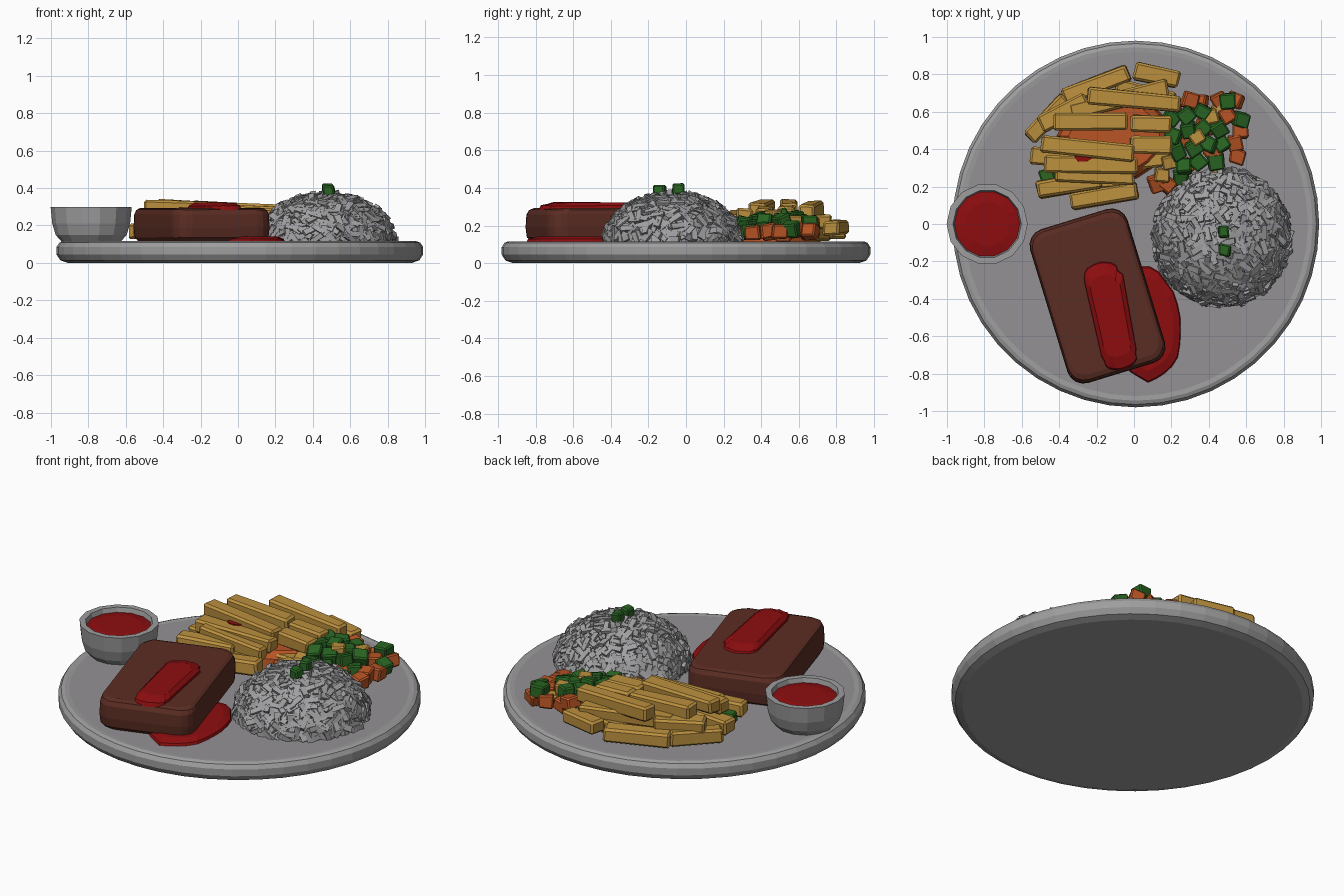
import bpy, bmesh, math, random
from mathutils import Vector, Matrix

if "Cube" in bpy.data.objects:
    bpy.data.objects.remove(bpy.data.objects["Cube"])

random.seed(4)
TOP = 0.114  # height of the plate surface


def mat(name, r, g, b):
    m = bpy.data.materials.new(name)
    m.diffuse_color = (r, g, b, 1)
    m.use_nodes = True
    m.node_tree.nodes["Principled BSDF"].inputs["Base Color"].default_value = m.diffuse_color
    return m


CERAMIC = mat("ceramic_grey", 0.34, 0.34, 0.345)
PLATE = mat("plate_top_grey", 0.30, 0.285, 0.30)
RICE = mat("rice_white", 0.35, 0.35, 0.36)
MEAT = mat("meat_brown", 0.105, 0.026, 0.017)
RED = mat("sauce_red", 0.27, 0.004, 0.005)
FRY = mat("potato_yellow", 0.50, 0.28, 0.048)
GREEN = mat("pea_green", 0.022, 0.13, 0.016)
ORANGE = mat("carrot_orange", 0.48, 0.09, 0.018)


def finish(bm, name, *mats):
    bmesh.ops.recalc_face_normals(bm, faces=bm.faces)
    me = bpy.data.meshes.new(name)
    bm.to_mesh(me)
    bm.free()
    for m in mats:
        me.materials.append(m)
    ob = bpy.data.objects.new(name, me)
    bpy.context.collection.objects.link(ob)
    return ob


def stack(name, outline, rings, centre, angle, *mats, jitter=0.0, top_mat=0):
    """Loft an outline through (scale, z) rings and cap both ends."""
    bm = bmesh.new()
    rot = Matrix.Rotation(angle, 3, 'Z')
    loops = []
    for s, z in rings:
        loop = []
        for x, y in outline:
            p = rot @ Vector((x * s, y * s, 0))
            dz = random.uniform(-jitter, jitter)
            loop.append(bm.verts.new((centre[0] + p.x, centre[1] + p.y, z + dz)))
        loops.append(loop)
    n = len(outline)
    for a, b in zip(loops, loops[1:]):
        for i in range(n):
            bm.faces.new((a[i], a[(i + 1) % n], b[(i + 1) % n], b[i]))
    bm.faces.new(loops[0])
    bm.faces.new(loops[-1]).material_index = top_mat
    return finish(bm, name, *mats)


def ellipse(n, rx, ry, wobble=0.0):
    pts = []
    for i in range(n):
        a = 2 * math.pi * i / n
        k = 1 + random.uniform(-wobble, wobble)
        pts.append((rx * k * math.cos(a), ry * k * math.sin(a)))
    return pts


def rounded_rect(w, h, r, n=4):
    pts = []
    for q, (sx, sy) in enumerate(((1, 1), (-1, 1), (-1, -1), (1, -1))):
        for i in range(n + 1):
            a = math.pi / 2 * (q + i / n)
            pts.append((sx * (w / 2 - r) + r * math.cos(a), sy * (h / 2 - r) + r * math.sin(a)))
    return pts


def add_box(bm, matrix, size, jitter=0.0, bevel=0.0):
    """Add a slightly irregular box to bm."""
    tmp = bmesh.new()
    bmesh.ops.create_cube(tmp, size=1)
    for v in tmp.verts:
        v.co = Vector([c * s + random.uniform(-jitter, jitter) for c, s in zip(v.co, size)])
    if bevel:
        bmesh.ops.bevel(tmp, geom=tmp.edges[:], offset=bevel, segments=1, affect='EDGES')
    tmp.transform(matrix)
    new = {v: bm.verts.new(v.co) for v in tmp.verts}
    for f in tmp.faces:
        bm.faces.new([new[v] for v in f.verts])
    tmp.free()


# plate
stack("plate", ellipse(44, 1, 1),
      [(0.92, 0), (0.96, 0.014), (0.98, 0.045), (0.98, 0.085), (0.965, 0.108), (0.945, 0.116), (0.92, TOP)],
      (0.01, 0), 0, CERAMIC, PLATE, top_mat=1)

# dip bowl and its sauce
BOWL = (-0.785, 0)
stack("dip_bowl", ellipse(14, 1, 1),
      [(0.155, TOP - 0.004), (0.19, 0.15), (0.208, 0.21), (0.217, 0.30), (0.183, 0.30), (0.17, 0.25)],
      BOWL, 0, CERAMIC)
stack("dip_sauce", ellipse(14, 1, 1), [(0.165, 0.245), (0.182, 0.272), (0.12, 0.282)], BOWL, 0, RED)

# steak with sauce on top and a puddle beside it
TILT = math.radians(17)
stack("steak", rounded_rect(0.545, 0.86, 0.09),
      [(0.93, TOP), (0.985, 0.135), (1.0, 0.19), (0.99, 0.26), (0.96, 0.284), (0.90, 0.292)],
      (-0.195, -0.385), TILT, MEAT, jitter=0.003)
stack("steak_sauce", [(x * (1 + random.uniform(-.12, .12)), y) for x, y in rounded_rect(0.20, 0.59, 0.09, 5)],
      [(1.0, 0.285), (0.97, 0.305), (0.75, 0.322)], (-0.125, -0.49), math.radians(12), RED, jitter=0.003)
stack("sauce_puddle", ellipse(26, 0.20, 0.31, 0.04),
      [(1.0, TOP - 0.004), (0.97, 0.128), (0.8, 0.142)], (0.055, -0.53), math.radians(8), RED)

# rice mound: dome covered in grains
C = Vector((0.47, -0.07, TOP))
A, H = 0.352, 0.245
stack("rice_core", ellipse(28, 1, 1),
      [(A * math.cos(t), TOP + H * math.sin(t)) for t in [math.radians(d) for d in (0, 15, 30, 45, 60, 75, 86)]],
      (C.x, C.y), 0, RICE)
bm = bmesh.new()
N = 620
for i in range(N):
    h = (i + 0.5) / N
    r, a = math.sqrt(1 - h * h), i * 2.39996
    p = Vector((A * r * math.cos(a), A * r * math.sin(a), H * h))
    nrm = Vector((p.x / A ** 2, p.y / A ** 2, p.z / H ** 2)).normalized()
    turn = nrm.to_track_quat('Z', 'Y') @ Matrix.Rotation(random.uniform(0, 6.28), 3, 'Z').to_quaternion()
    turn = turn @ Matrix.Rotation(random.uniform(-.35, .35), 3, 'Y').to_quaternion()
    pos = C + p + nrm * random.uniform(-0.008, 0.012)
    pos.z = max(pos.z, TOP + 0.014)
    add_box(bm, Matrix.Translation(pos) @ turn.to_matrix().to_4x4(), (0.075, 0.03, 0.026), 0.003)
for v in bm.verts:
    v.co.z = max(v.co.z, TOP - 0.01)
finish(bm, "rice_grains", RICE)

# fries: x1, y1, z1, x2, y2, z2 of each centre line
fries = [
    (-0.25, 0.69, .29, 0.25, 0.64, .27), (-0.43, 0.55, .30, -0.03, 0.55, .28),
    (-0.50, 0.43, .30, 0.00, 0.38, .28), (0.00, 0.82, .19, 0.24, 0.77, .185),
    (-0.02, 0.54, .27, 0.20, 0.53, .26), (-0.02, 0.43, .26, 0.20, 0.42, .25),
    (-0.48, 0.32, .25, 0.02, 0.31, .25), (-0.42, 0.27, .24, 0.00, 0.25, .22),
    (-0.52, 0.18, .20, -0.18, 0.24, .20), (-0.34, 0.12, .16, 0.02, 0.18, .17),
    (-0.56, 0.46, .17, -0.36, 0.67, .17), (-0.38, 0.68, .17, -0.03, 0.81, .17),
    (-0.34, 0.60, .23, 0.18, 0.73, .22), (-0.55, 0.37, .17, -0.15, 0.33, .17),
    (0.00, 0.33, .17, 0.20, 0.36, .17), (-0.50, 0.53, .23, -0.25, 0.66, .23),
    (-0.42, 0.21, .16, -0.05, 0.24, .16), (-0.10, 0.73, .16, 0.22, 0.66, .16),
]
bm = bmesh.new()
for f in fries:
    p, q = Vector(f[:3]), Vector(f[3:])
    m = Matrix.Translation((p + q) / 2) @ (q - p).to_track_quat('X', 'Z').to_matrix().to_4x4()
    add_box(bm, m, ((q - p).length, 0.092, 0.08), 0.006, 0.012)
finish(bm, "fries", FRY)


def cubes(name, material, spots, size=0.082):
    bm = bmesh.new()
    for x, y, z in spots:
        rot = Matrix.Rotation(random.uniform(0, 1.5), 4, 'Z') @ Matrix.Rotation(random.uniform(-.4, .4), 4, 'X')
        add_box(bm, Matrix.Translation((x, y, z)) @ rot, (size, size, size * 0.9), 0.006, 0.008)
    finish(bm, name, material)


# diced vegetables
cubes("diced_carrots", ORANGE, [
    (.30, .66, .20), (.35, .65, .17), (.46, .66, .17), (.54, .66, .17), (.57, .50, .17), (.54, .43, .17),
    (.55, .36, .16), (.12, .22, .16), (.18, .21, .16), (.28, .30, .16), (.42, .38, .17), (.50, .58, .18),
    (.26, .45, .16), (.38, .52, .16), (.22, .60, .18)])
cubes("green_cubes", GREEN, [
    (.20, .57, .24), (.28, .58, .24), (.36, .60, .22), (.50, .66, .22), (.57, .56, .18), (.21, .47, .24),
    (.29, .50, .25), (.37, .51, .23), (.45, .51, .22), (.23, .39, .23), (.32, .41, .23), (.40, .43, .22),
    (.47, .43, .18), (.27, .31, .21), (.34, .33, .19), (.44, .33, .17), (.25, .25, .16), (-.46, .25, .16)])
cubes("diced_potatoes", FRY, [
    (.41, .57, .22), (.45, .26, .15), (.15, .26, .19), (.19, .33, .20), (.34, .46, .25), (.46, .62, .17)], 0.075)
cubes("rice_garnish", GREEN, [(.48, -.04, .395), (.485, -.14, .385)], 0.062)

# carrot bed showing between the fries, with a dab of sauce
stack("carrot_bed", ellipse(16, 0.30, 0.24, 0.08), [(1, TOP), (0.95, .19), (0.8, .225)],
      (-0.10, 0.47), 0, ORANGE, jitter=0.008)
stack("sauce_dab", ellipse(9, 0.06, 0.035, 0.1), [(1, .22), (0.8, .295)], (-0.27, 0.36), 0, RED)
